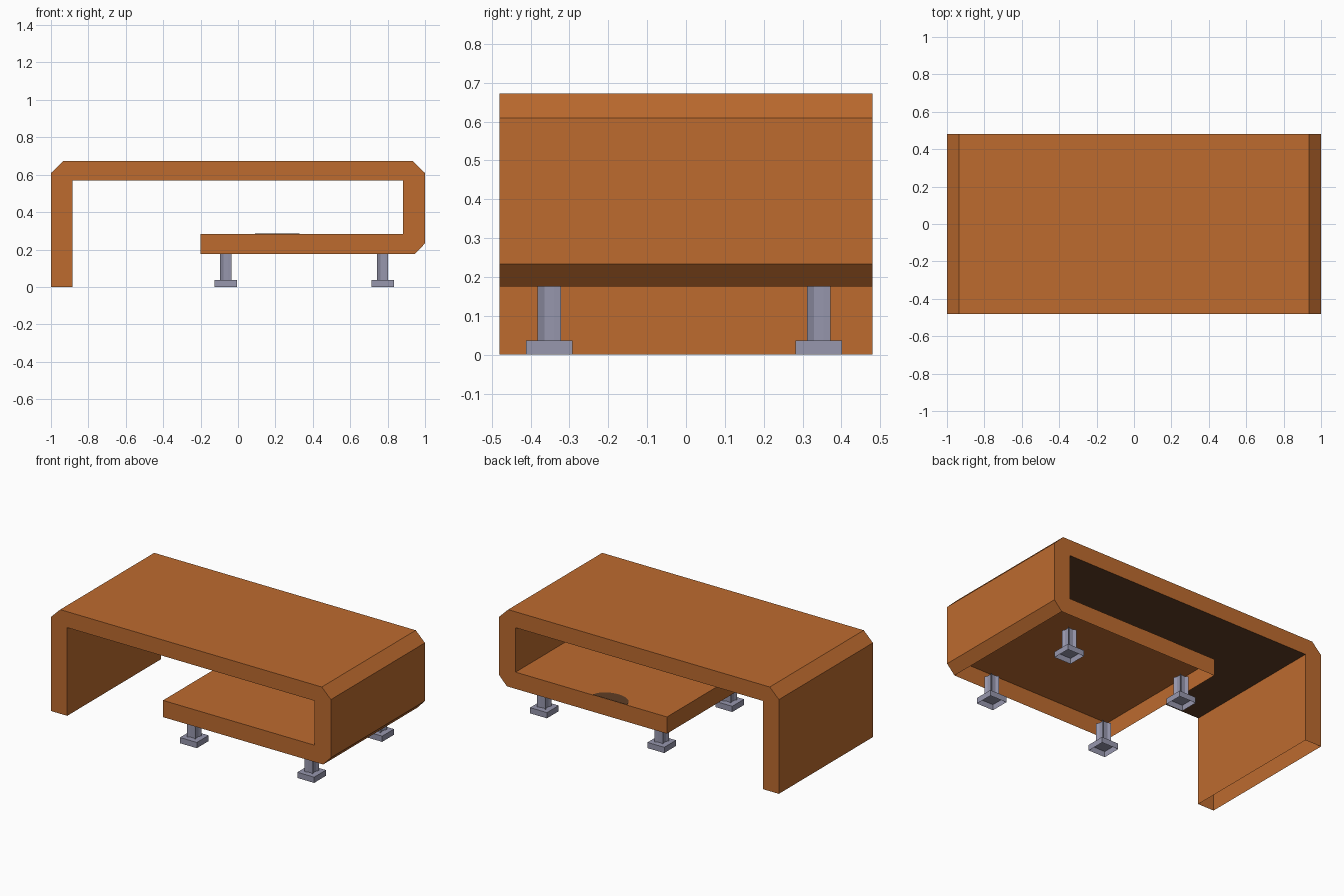
import bpy, bmesh, math

if "Cube" in bpy.data.objects:
    bpy.data.objects.remove(bpy.data.objects["Cube"])


def material(name, rgb):
    m = bpy.data.materials.new(name)
    m.diffuse_color = (*rgb, 1)
    m.use_nodes = True
    m.node_tree.nodes["Principled BSDF"].inputs["Base Color"].default_value = m.diffuse_color
    return m


WOOD = material("warm_wood", (0.51, 0.147, 0.028))
DARK = material("dark_underside", (0.115, 0.048, 0.018))
METAL = material("grey_metal", (0.31, 0.31, 0.42))


def finish(name, bm, *mats):
    me = bpy.data.meshes.new(name)
    bm.to_mesh(me)
    bm.free()
    for m in mats:
        me.materials.append(m)
    ob = bpy.data.objects.new(name, me)
    bpy.context.collection.objects.link(ob)
    return ob


def prism(points, offset):
    bm = bmesh.new()
    f = bm.faces.new([bm.verts.new(p) for p in points])
    r = bmesh.ops.extrude_face_region(bm, geom=[f])
    bmesh.ops.translate(bm, vec=offset,
                        verts=[v for v in r["geom"] if isinstance(v, bmesh.types.BMVert)])
    bmesh.ops.recalc_face_normals(bm, faces=bm.faces)
    return bm


def open_bottom(bm, below):
    low = [f for f in bm.faces if f.normal.z < -.9 and f.calc_center_median().z < below]
    bmesh.ops.delete(bm, geom=low, context="FACES_ONLY")


# Folded table body: one profile along y, a hollow shell open underneath
profile = [(-1, 0), (-1, .609), (-.935, .673), (.935, .673), (1, .609), (1, .233),
           (.945, .175), (-.2, .175), (-.2, .283), (.882, .283), (.882, .57),
           (-.885, .57), (-.885, 0)]
bm = prism([(x, -.48, z) for x, z in profile], (0, .96, 0))
for f in bm.faces:  # dark underside of the top
    if f.normal.z < -.9 and f.calc_center_median().z > .5:
        f.material_index = 1
open_bottom(bm, .3)
finish("table_body", bm, WOOD, DARK)

# Dark half-round inlay at the back edge of the shelf
bm = prism([(.21 + .12 * math.cos(math.pi * i / 16), .479 - .09 * math.sin(math.pi * i / 16), .282)
            for i in range(17)], (0, 0, .003))
finish("shelf_inlay", bm, DARK)


# Legs: grooved square post on a square foot that is hollow below
def leg(name, x, y):
    h, g, d = .03, .012, .021
    side = [(-h, -h), (-g, -d), (g, -d)]
    ring = []
    for _ in range(4):
        ring += side
        side = [(-b, a) for a, b in side]
    finish(name + "_post", prism([(x + a, y + b, .036) for a, b in ring], (0, 0, .14)), METAL)

    s = .06
    corners = ((-s, -s), (s, -s), (s, s), (-s, s))
    bm = prism([(x + a, y + b, 0) for a, b in corners], (0, 0, .037))
    open_bottom(bm, .02)
    finish(name + "_foot", bm, METAL)


for side, x in (("left", -.066), ("right", .773)):
    for end, y in (("front", -.352), ("back", .342)):
        leg(f"{end}_{side}_leg", x, y)
